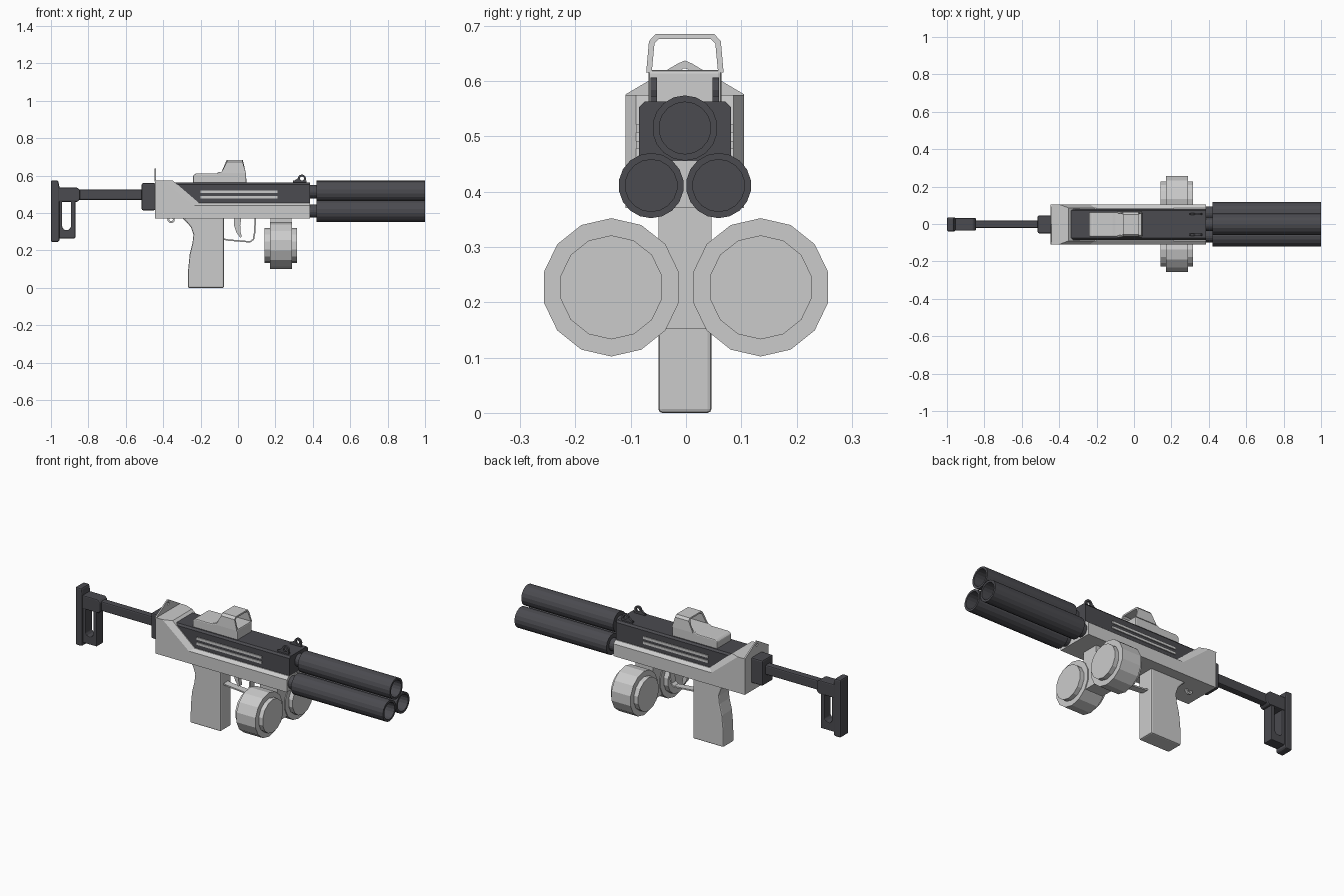
import bpy, bmesh, math

Y0 = -0.002  # the gun sits a hair off the drum centreline
dark = bpy.data.materials.new("dark_metal")
dark.diffuse_color = (0.07, 0.07, 0.08, 1)


def finish(name, bm, mat=None, bevel=0):
    bmesh.ops.recalc_face_normals(bm, faces=bm.faces)
    me = bpy.data.meshes.new(name)
    bm.to_mesh(me)
    bm.free()
    ob = bpy.data.objects.new(name, me)
    bpy.context.collection.objects.link(ob)
    if mat:
        me.materials.append(mat)
    if bevel:
        m = ob.modifiers.new("bevel", "BEVEL")
        m.width, m.segments, m.limit_method = bevel, 2, 'ANGLE'
    return ob


def loft(name, sections, axis='y', mat=None, bevel=0):
    """Skin matching outlines: (x,z) outlines along y, or (y,z) outlines along x."""
    bm = bmesh.new()
    rings = []
    for d, pts in sections:
        rings.append([bm.verts.new((a, d + Y0, z) if axis == 'y' else (d, a + Y0, z))
                      for a, z in pts])
    n = len(rings[0])
    for r, s in zip(rings, rings[1:]):
        for i in range(n):
            j = (i + 1) % n
            bm.faces.new((r[i], r[j], s[j], s[i]))
    bm.faces.new(rings[0])
    bm.faces.new(rings[-1])
    return finish(name, bm, mat, bevel)


def prism(name, pts, lo, hi, axis='y', mat=None, bevel=0):
    return loft(name, [(lo, pts), (hi, pts)], axis, mat, bevel)


def box(name, x, y, z, mat=None, bevel=0):
    return prism(name, [(x[0], z[0]), (x[1], z[0]), (x[1], z[1]), (x[0], z[1])],
                 y[0], y[1], 'y', mat, bevel)


def lathe(name, profile, origin, n, axis='x', mat=None, closed=False):
    """Turn (distance, radius) pairs about an x or y axis; vertex at the top."""
    bm = bmesh.new()
    ox, oy, oz = origin
    rings = []
    for d, r in profile:
        ring = []
        for i in range(n):
            t = 2 * math.pi * i / n
            u, v = r * math.sin(t), r * math.cos(t)
            ring.append(bm.verts.new((ox + d, oy + u, oz + v) if axis == 'x'
                                     else (ox + u, oy + d, oz + v)))
        rings.append(ring)
    pairs = list(zip(rings, rings[1:]))
    if closed:
        pairs.append((rings[-1], rings[0]))
    else:
        bm.faces.new(rings[0])
        bm.faces.new(rings[-1])
    for r, s in pairs:
        for i in range(n):
            j = (i + 1) % n
            bm.faces.new((r[i], r[j], s[j], s[i]))
    return finish(name, bm, mat)


# Lower body with sloped shoulders
side = [(-0.445, 0.37), (0.385, 0.37), (0.385, 0.44), (-0.235, 0.44), (-0.4, 0.575), (-0.445, 0.575)]
core = [(-0.445, 0.37), (0.385, 0.37), (0.385, 0.455), (-0.21, 0.455), (-0.35, 0.575), (-0.445, 0.575)]
loft("lower_body", [(-0.107, side), (-0.088, core), (0.088, core), (0.107, side)])

# Upper receiver with chamfered top edges, and side ribs
prism("upper_receiver", [(-0.083, 0.44), (0.083, 0.44), (0.083, 0.553), (0.073, 0.563),
                         (-0.073, 0.563), (-0.083, 0.553)], -0.36, 0.385, 'x', dark)
for s in (-1, 1):
    for z in (0.485, 0.514):
        ys = sorted((s * 0.08, s * 0.088))
        box("side_rib", (-0.2, 0.21), ys, (z - 0.007, z + 0.007))

# Rear sight plate with a peep hole
plate = prism("rear_sight_plate", [(-0.107, 0.57), (0.107, 0.57), (0.107, 0.576), (0.012, 0.632),
                                   (0, 0.637), (-0.012, 0.632), (-0.107, 0.576)], -0.447, -0.439, 'x')
cut = lathe("peep_cutter", [(-0.03, 0.008), (0.03, 0.008)], (-0.443, Y0, 0.615), 12)
cut.hide_render = True
cut.hide_viewport = True
mod = plate.modifiers.new("hole", "BOOLEAN")
mod.object = cut
mod.operation = 'DIFFERENCE'

# Optic: ramped base and open hood
prism("optic_base", [(-0.24, 0.555), (0.045, 0.555), (0.043, 0.62), (-0.1, 0.62), (-0.115, 0.612),
                     (-0.225, 0.612), (-0.24, 0.6)], -0.066, 0.066, bevel=0.006)
hood = [(-0.07, 0.615), (-0.065, 0.672), (-0.053, 0.685), (0.053, 0.685), (0.065, 0.672), (0.07, 0.615),
        (0.06, 0.615), (0.055, 0.668), (0.047, 0.676), (-0.047, 0.676), (-0.055, 0.668), (-0.06, 0.615)]
optic = prism("optic_hood", hood, -0.06, 0.025, 'x')
for v in optic.data.vertices:  # feet of the hood flare fore and aft
    if v.co.z < 0.63:
        v.co.x += 0.017 if v.co.x > 0 else -0.03

# Front sight ears
for s in (-1, 1):
    y = s * 0.056 + Y0
    box("front_sight_foot", (0.295, 0.365), sorted((s * 0.05, s * 0.062)), (0.555, 0.573), dark)
    lathe("front_sight_ring", [(-0.006, 0.022), (0.006, 0.022), (0.006, 0.011), (-0.006, 0.011)],
          (0.342, y, 0.584), 12, 'y', dark, True)
    prism("front_sight_brace", [(0.297, 0.57), (0.325, 0.57), (0.328, 0.592)],
          s * 0.056 - 0.006, s * 0.056 + 0.006, 'y', dark)

# Three open barrels with narrower necks
for y, z in ((0, 0.515), (-0.061, 0.411), (0.061, 0.411)):
    lathe("barrel", [(0.37, 0.036), (0.42, 0.036), (0.42, 0.059), (1, 0.059), (1, 0.047), (0.45, 0.047)],
          (0, y + Y0, z), 18, 'x', dark)

# Twin drum magazines and their feed block
for s in (-1, 1):
    lathe("drum_magazine", [(0.143, 0.094), (0.17, 0.094), (0.17, 0.125), (0.29, 0.125),
                            (0.29, 0.094), (0.315, 0.094)], (0, s * 0.135, 0.227), 14)
box("feed_block", (0.175, 0.285), (-0.048, 0.048), (0.152, 0.375))

# Pistol grip
prism("pistol_grip", [(-0.268, 0), (-0.075, 0), (-0.075, 0.375), (-0.3, 0.375), (-0.275, 0.352),
                      (-0.252, 0.325), (-0.238, 0.285), (-0.243, 0.24), (-0.258, 0.18),
                      (-0.266, 0.1)], -0.048, 0.048, bevel=0.007)

# Trigger and guard
prism("trigger_guard", [(-0.08, 0.258), (-0.055, 0.252), (0.065, 0.242), (0.086, 0.258), (0.094, 0.3),
                        (0.096, 0.375), (0.088, 0.375), (0.086, 0.302), (0.079, 0.262), (0.063, 0.25),
                        (-0.055, 0.26), (-0.08, 0.266)], -0.02, 0.02)
prism("trigger", [(-0.022, 0.375), (-0.02, 0.33), (-0.008, 0.295), (0.012, 0.268), (0.02, 0.272),
                  (0.014, 0.3), (0.012, 0.335), (0.018, 0.375)], -0.012, 0.012)

# Sling loop under the rear
lathe("sling_loop", [(-0.006, 0.02), (0.006, 0.02), (0.006, 0.01), (-0.006, 0.01)],
      (-0.358, Y0, 0.366), 12, 'y', None, True).scale = (1, 1, 1)

# Stock: collar, rod, hub and open butt frame
box("stock_collar", (-0.515, -0.44), (-0.048, 0.048), (0.415, 0.56), dark, 0.008)
box("stock_rod", (-0.86, -0.5), (-0.02, 0.02), (0.47, 0.525), dark, 0.007)
prism("stock_hub", [(-0.97, 0.46), (-0.858, 0.46), (-0.845, 0.473), (-0.845, 0.522), (-0.86, 0.537),
                    (-0.97, 0.537)], -0.034, 0.034, 'y', dark, 0.006)
prism("butt_plate", [(-1, 0.245), (-0.96, 0.245), (-0.955, 0.255), (-0.955, 0.54), (-0.962, 0.575),
                     (-1, 0.575)], -0.038, 0.038, 'y', dark, 0.008)
prism("butt_frame", [(-0.97, 0.265), (-0.87, 0.265), (-0.87, 0.47), (-0.893, 0.47), (-0.893, 0.325),
                     (-0.905, 0.31), (-0.93, 0.31), (-0.94, 0.325), (-0.94, 0.47), (-0.97, 0.47)],
      -0.03, 0.03, 'y', dark, 0.004)
